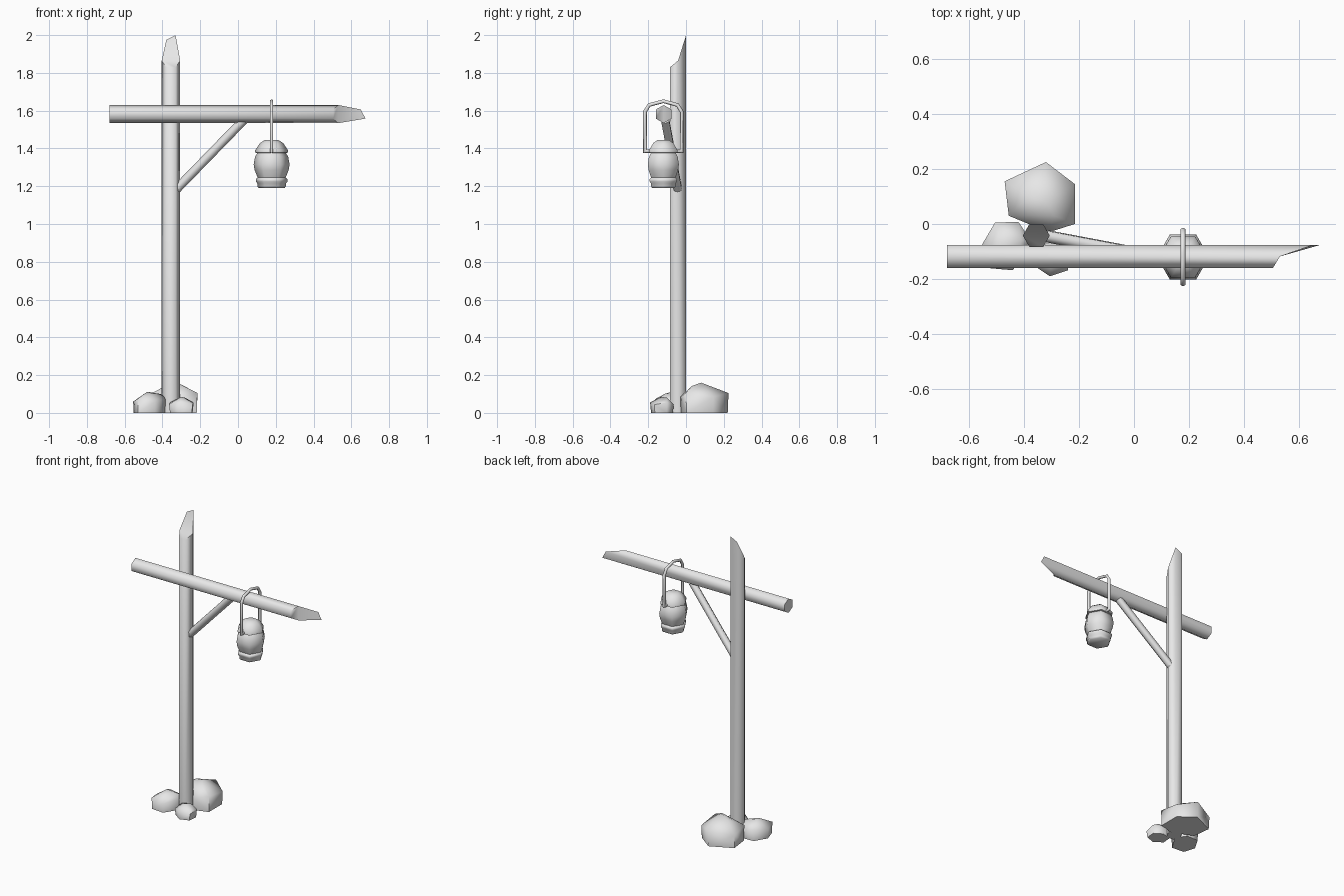
import bpy, bmesh, math
from mathutils import Vector

if "Cube" in bpy.data.objects:
    bpy.data.objects.remove(bpy.data.objects["Cube"])

grey = bpy.data.materials.new("plain grey")
grey.diffuse_color = (0.8, 0.8, 0.8, 1)
grey.use_nodes = True
grey.node_tree.nodes["Principled BSDF"].inputs["Base Color"].default_value = grey.diffuse_color


def finish(name, bm, angle=65):
    bmesh.ops.recalc_face_normals(bm, faces=bm.faces)
    mesh = bpy.data.meshes.new(name)
    bm.to_mesh(mesh)
    bm.free()
    mesh.materials.append(grey)
    ob = bpy.data.objects.new(name, mesh)
    bpy.context.collection.objects.link(ob)
    bpy.ops.object.select_all(action='DESELECT')
    ob.select_set(True)
    bpy.context.view_layer.objects.active = ob
    bpy.ops.object.shade_smooth_by_angle(angle=math.radians(angle))
    return ob


def bridge(bm, a, b):
    n = len(a)
    for i in range(n):
        j = (i + 1) % n
        bm.faces.new((a[i], a[j], b[j], b[i]))


def hewn_pole(name, r, start, tip, place):
    """Six-sided pole with a slanted point; tip = front, side, back low, back high lengths."""
    bm = bmesh.new()
    low, high = [], []
    for k in range(6):
        c, s = math.cos(k * math.pi / 3), math.sin(k * math.pi / 3)
        if s < -0.5:
            end = tip[0]
        elif s < 0.5:
            end = tip[1]
        else:
            end = tip[3] if c > 0 else tip[2]
        low.append(bm.verts.new(place(c * r, s * r, start)))
        high.append(bm.verts.new(place(c * r, s * r, end)))
    bridge(bm, low, high)
    bm.faces.new(low)
    bm.faces.new([high[i] for i in (0, 1, 2, 3)])
    bm.faces.new([high[i] for i in (3, 4, 5, 0)])
    return finish(name, bm)


def tube(name, path, r, sides=6, side=Vector((1, 0, 0))):
    """Sweep a round section along a path; side is kept perpendicular to it."""
    bm = bmesh.new()
    path = [Vector(p) for p in path]
    rings = []
    for i, p in enumerate(path):
        d_in = (p - path[max(i - 1, 0)]).normalized()
        d_out = (path[min(i + 1, len(path) - 1)] - p).normalized()
        t = (d_in + d_out).normalized()
        u = (side - t * side.dot(t)).normalized()
        v = t.cross(u)
        # widen the section at mitred bends
        m = 1 / max(0.6, t.dot(d_out if d_out.length else d_in))
        ring = []
        for k in range(sides):
            a = 2 * math.pi * (k + 0.5) / sides
            ring.append(bm.verts.new(p + u * r * math.cos(a) + v * r * m * math.sin(a)))
        rings.append(ring)
    for a, b in zip(rings, rings[1:]):
        bridge(bm, a, b)
    bm.faces.new(rings[0])
    bm.faces.new(rings[-1])
    return finish(name, bm)


def rock(name, outline, shoulder, crown, base=0.93):
    """Faceted stone: base ring, widest ring, and a few crown points."""
    bm = bmesh.new()
    n = len(outline)
    cx = sum(p[0] for p in outline) / n
    cy = sum(p[1] for p in outline) / n
    for i, (x, y) in enumerate(outline):
        bm.verts.new((x, y, shoulder * (1 if i % 2 else 0.8)))
        bm.verts.new((cx + (x - cx) * base, cy + (y - cy) * base, 0))
    for p in crown:
        bm.verts.new(p)
    bmesh.ops.convex_hull(bm, input=bm.verts)
    return finish(name, bm)


# Upright post and crossbeam
hewn_pole("post", 0.049, 0, (1.83, 1.865, 1.975, 2.0),
          lambda a, b, l: (-0.355 + a, -0.042 + b, l))
hewn_pole("crossbeam", 0.048, -0.68, (0.505, 0.53, 0.65, 0.675),
          lambda a, b, l: (l, -0.118 + b, 1.582 - a))

# Diagonal brace
tube("brace", [(-0.33, -0.042, 1.18), (0.03, -0.11, 1.55)], 0.024,
     side=Vector((0, 1, 0)))

# Lantern: lathed six-sided profile (radius, height)
LX, LY = 0.178, -0.12
profile = [(0.068, 1.19), (0.076, 1.2), (0.076, 1.215), (0.084, 1.225),
           (0.084, 1.238), (0.074, 1.245), (0.09, 1.285), (0.095, 1.315),
           (0.088, 1.355), (0.076, 1.376), (0.087, 1.378), (0.087, 1.39),
           (0.062, 1.428), (0.035, 1.445)]
bm = bmesh.new()
rings = [[bm.verts.new((LX + r * math.cos(k * math.pi / 3),
                        LY + r * math.sin(k * math.pi / 3), z)) for k in range(6)]
         for r, z in profile]
for a, b in zip(rings, rings[1:]):
    bridge(bm, a, b)
bm.faces.new(rings[0])
bm.faces.new(rings[-1])
finish("lantern", bm)

# Carrying handle looped over the beam
half = [(0.06, 1.385), (0.097, 1.385), (0.097, 1.595), (0.075, 1.63)]
arc = [(-y, z) for y, z in half] + [(0, 1.65)] + half[::-1]
tube("lantern_handle", [(LX, LY + y, z) for y, z in arc], 0.0095)

# Stones around the foot
rock("large_stone",
     [(-0.47, 0.155), (-0.32, 0.225), (-0.215, 0.145), (-0.215, 0.0),
      (-0.31, -0.03), (-0.455, 0.03)], 0.105,
     [(-0.32, 0.08, 0.16), (-0.29, 0.03, 0.142), (-0.38, 0.1, 0.145)], 0.97)
rock("left_stone",
     [(-0.555, -0.08), (-0.505, 0.005), (-0.42, 0.008), (-0.375, -0.06),
      (-0.44, -0.168), (-0.53, -0.16)], 0.075,
     [(-0.48, -0.07, 0.112), (-0.41, -0.06, 0.1), (-0.46, -0.11, 0.102)], 0.97)
rock("front_stone",
     [(-0.365, -0.15), (-0.305, -0.19), (-0.24, -0.168), (-0.235, -0.1),
      (-0.29, -0.065), (-0.36, -0.08)], 0.055,
     [(-0.3, -0.13, 0.085), (-0.28, -0.1, 0.08)], 0.92)
